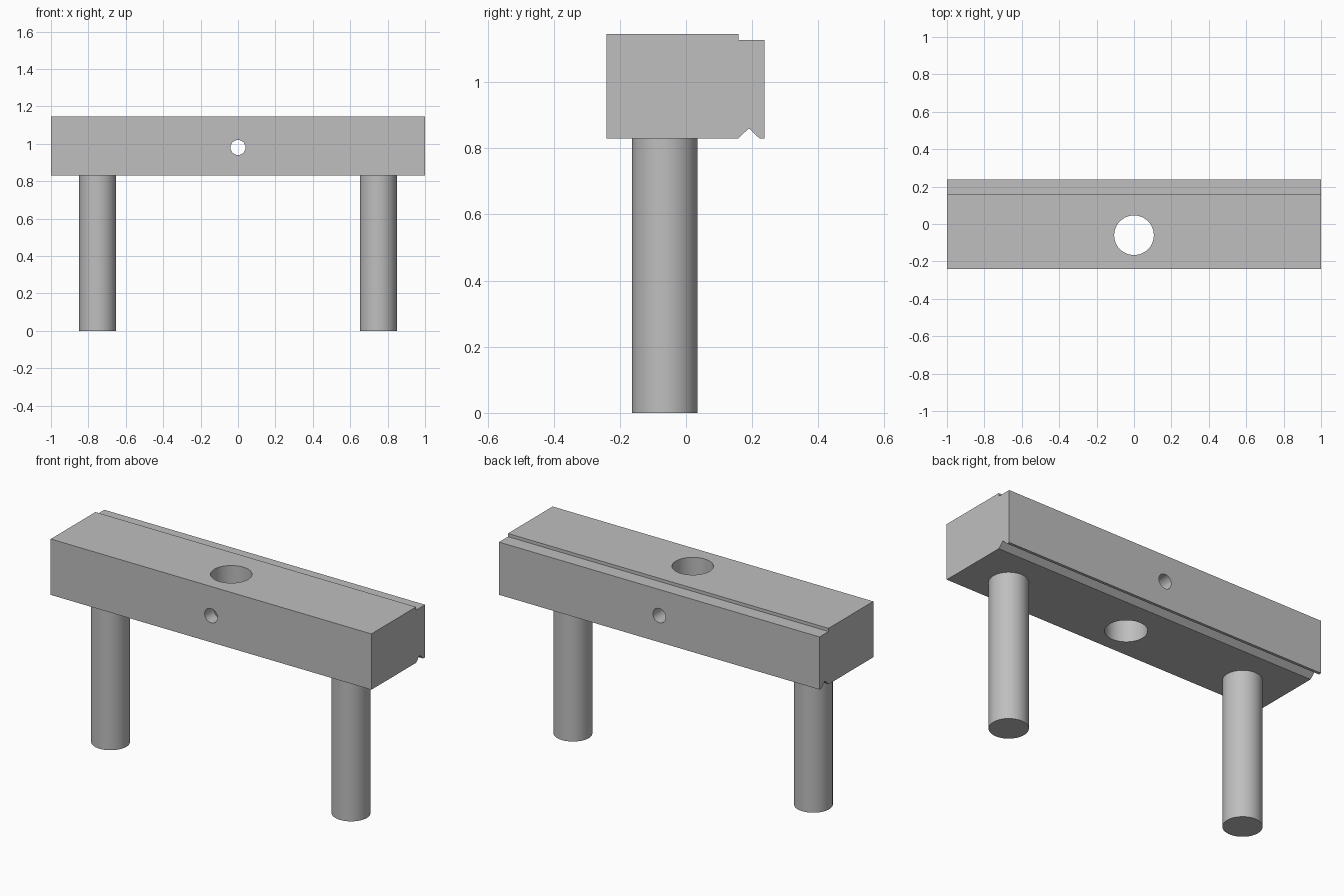
import bpy, bmesh, math

cube = bpy.data.objects.get("Cube")
if cube:
    bpy.data.objects.remove(cube, do_unlink=True)

LENGTH, BOTTOM, TOP = 2.0, 0.83, 1.145

steel = bpy.data.materials.new("plain grey")
steel.use_nodes = True
GREY = (0.52, 0.52, 0.52, 1)
steel.diffuse_color = GREY
steel.node_tree.nodes["Principled BSDF"].inputs["Base Color"].default_value = GREY


def cylinder(name, radius, depth, location, rotation=(0, 0, 0)):
    bpy.ops.mesh.primitive_cylinder_add(vertices=48, radius=radius, depth=depth,
                                        location=location, rotation=rotation)
    obj = bpy.context.object
    obj.name = name
    obj.data.materials.append(steel)
    return obj


def smooth(obj):
    bpy.ops.object.select_all(action='DESELECT')
    obj.select_set(True)
    bpy.context.view_layer.objects.active = obj
    bpy.ops.object.shade_smooth_by_angle(angle=math.radians(30))


# Bar: side profile with a rear step on top and a V groove underneath
profile = [(-0.24, BOTTOM), (0.158, BOTTOM), (0.19, 0.86), (0.222, BOTTOM),
           (0.238, BOTTOM), (0.238, 1.127), (0.158, 1.127), (0.158, TOP), (-0.24, TOP)]
bm = bmesh.new()
face = bm.faces.new([bm.verts.new((-LENGTH / 2, y, z)) for y, z in profile])
ext = bmesh.ops.extrude_face_region(bm, geom=[face])
bmesh.ops.translate(bm, vec=(LENGTH, 0, 0),
                    verts=[v for v in ext["geom"] if isinstance(v, bmesh.types.BMVert)])
bmesh.ops.recalc_face_normals(bm, faces=bm.faces)
mesh = bpy.data.meshes.new("bar")
bm.to_mesh(mesh)
bm.free()
mesh.materials.append(steel)
bar = bpy.data.objects.new("bar", mesh)
bpy.context.collection.objects.link(bar)

# Holes: a wide vertical bore and a small front-to-back cross hole
cutters = [cylinder("bore_cutter", 0.106, 1, (0, -0.06, 1)),
           cylinder("cross_hole_cutter", 0.04, 1, (0, 0, 0.98), (math.pi / 2, 0, 0))]
bpy.context.view_layer.objects.active = bar
for cutter in cutters:
    cutter.hide_render = True
    mod = bar.modifiers.new(cutter.name, 'BOOLEAN')
    mod.operation = 'DIFFERENCE'
    mod.solver = 'EXACT'
    mod.object = cutter
    bpy.ops.object.modifier_apply(modifier=mod.name)
for cutter in cutters:
    bpy.data.objects.remove(cutter, do_unlink=True)
smooth(bar)

# Legs: two round pins
for name, x in (("right_leg", -0.75), ("left_leg", 0.75)):
    smooth(cylinder(name, 0.099, BOTTOM, (x, -0.064, BOTTOM / 2)))
